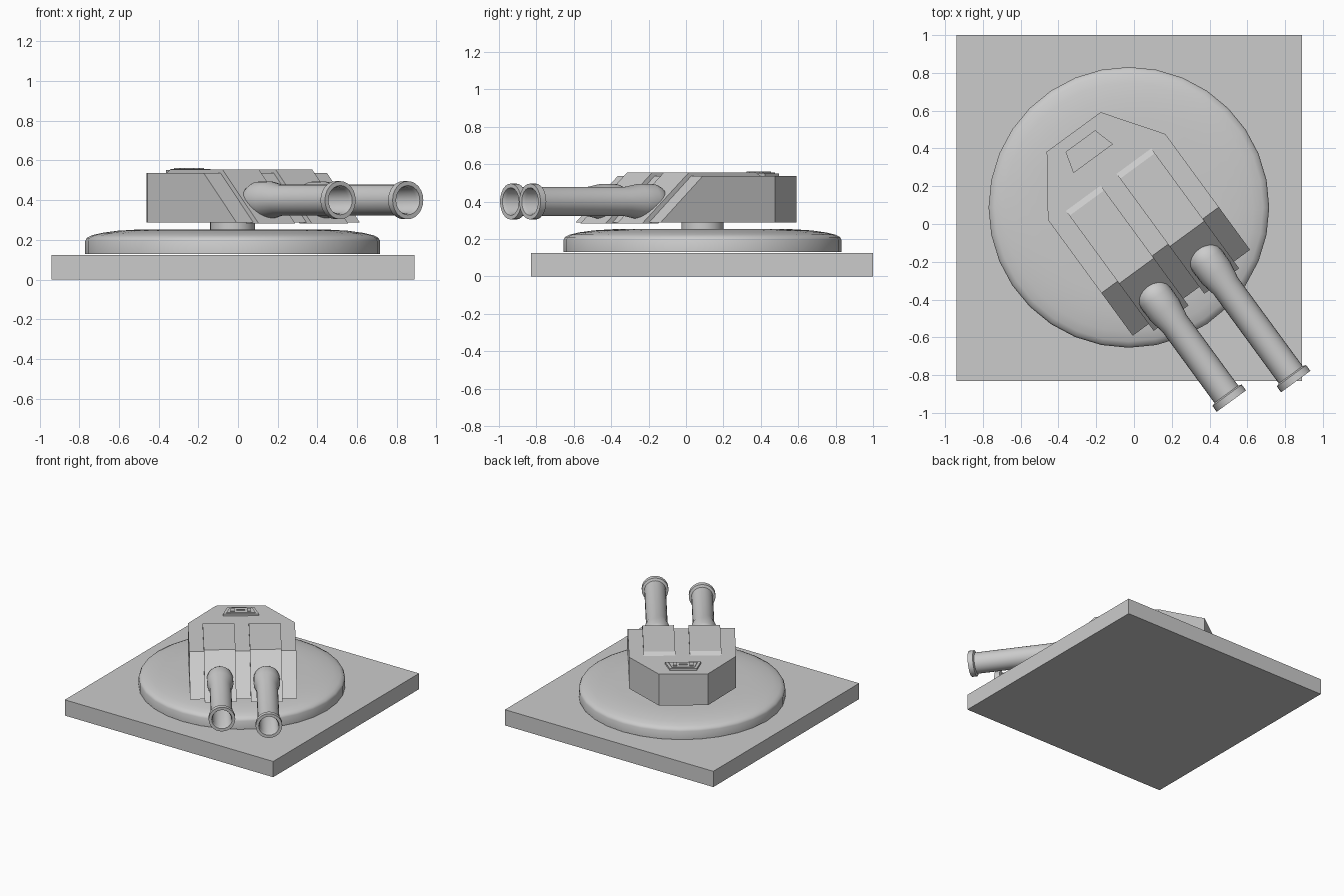
import bpy, bmesh, math
from mathutils import Matrix, Vector

if "Cube" in bpy.data.objects:
    bpy.data.objects.remove(bpy.data.objects["Cube"])

CENTRE = (-0.027, 0.088, 0)
# turret frame: local -y is the firing direction
TURRET = Matrix.Translation(CENTRE) @ Matrix.Rotation(math.radians(36.2), 4, 'Z')


def finish(name, bm, matrix, smooth=None):
    bmesh.ops.remove_doubles(bm, verts=bm.verts, dist=1e-5)
    bmesh.ops.recalc_face_normals(bm, faces=bm.faces)
    mesh = bpy.data.meshes.new(name)
    bm.to_mesh(mesh)
    bm.free()
    ob = bpy.data.objects.new(name, mesh)
    bpy.context.collection.objects.link(ob)
    ob.matrix_world = matrix
    if smooth:
        bpy.ops.object.select_all(action='DESELECT')
        ob.select_set(True)
        bpy.context.view_layer.objects.active = ob
        bpy.ops.object.shade_smooth_by_angle(angle=math.radians(smooth))
    return ob


def loft(name, ring_a, ring_b, matrix=TURRET):
    """Closed solid between two matching polygons."""
    bm = bmesh.new()
    a = [bm.verts.new(p) for p in ring_a]
    b = [bm.verts.new(p) for p in ring_b]
    bm.faces.new(a)
    bm.faces.new(b)
    n = len(a)
    for i in range(n):
        j = (i + 1) % n
        bm.faces.new((a[i], a[j], b[j], b[i]))
    return finish(name, bm, matrix)


def prism(name, outline, z0, z1, matrix=TURRET):
    return loft(name, [(x, y, z0) for x, y in outline],
                [(x, y, z1) for x, y in outline], matrix)


def box(name, x0, x1, y0, y1, z0, z1, matrix=TURRET):
    return prism(name, [(x0, y0), (x1, y0), (x1, y1), (x0, y1)], z0, z1, matrix)


def lathe(name, profile, steps, matrix):
    """Revolve (radius, height) points about z."""
    bm = bmesh.new()
    vs = [bm.verts.new((r, 0, z)) for r, z in profile]
    es = [bm.edges.new(p) for p in zip(vs, vs[1:])]
    bmesh.ops.spin(bm, geom=vs + es, cent=(0, 0, 0), axis=(0, 0, 1),
                   angle=math.tau, steps=steps, use_merge=False)
    return finish(name, bm, matrix, 35)


# square ground plate
box("base_plate", -0.94, 0.89, -0.83, 1.0, 0, 0.125, Matrix.Identity(4))

# rounded turntable and neck
at_centre = Matrix.Translation(CENTRE)
lathe("turntable", [(0, 0.13), (0.743, 0.13), (0.743, 0.195), (0.735, 0.21),
                    (0.71, 0.223), (0.66, 0.235), (0.58, 0.246),
                    (0.48, 0.252), (0, 0.253)], 32, at_centre)
lathe("neck", [(0, 0.24), (0.113, 0.24), (0.113, 0.30), (0, 0.30)], 32, at_centre)

# turret body: chamfered back, sloped front
rear = [(0.385, 0.2), (0.177, 0.495), (-0.177, 0.495), (-0.385, 0.2)]
loft("turret_body",
     [(x, y, 0.287) for x, y in [(-0.385, -0.56), (0.385, -0.56)] + rear],
     [(x, y, 0.536) for x, y in [(-0.385, -0.28), (0.385, -0.28)] + rear])

# raised armour strips that follow the roof and front slope
strip = [(0.192, 0.53), (0.15, 0.555), (-0.295, 0.555), (-0.605, 0.282),
         (-0.5, 0.282), (-0.22, 0.50), (0.19, 0.50)]
for side, label in ((-1, "left"), (1, "right")):
    loft(label + "_armour_strip", [(side * 0.052, y, z) for y, z in strip],
         [(side * 0.28, y, z) for y, z in strip])

# roof hatch with hinges and handle
prism("hatch", [(-0.13, 0.32), (0.13, 0.32), (0.097, 0.435), (-0.097, 0.435)], 0.53, 0.551)
prism("hatch_lid", [(-0.105, 0.333), (0.105, 0.333), (0.08, 0.422), (-0.08, 0.422)], 0.55, 0.556)
for x in (-0.06, 0.06):
    box("hatch_hinge", x - 0.014, x + 0.014, 0.345, 0.40, 0.552, 0.562)
box("hatch_handle", -0.03, 0.03, 0.37, 0.382, 0.552, 0.562)

# guns: ball breech, tapered collar, barrel, muzzle ring and bore
FORWARD = Matrix.Rotation(math.radians(90), 4, 'X')
for x, tip, label in ((-0.168, 1.148, "left"), (0.168, 1.266, "right")):
    ball = [(0.095 * math.sin(a), 0.467 - 0.095 * math.cos(a))
            for a in (math.pi / 2 * i / 6 for i in range(7))]
    gun = ball + [(0.095, 0.55), (0.078, 0.64), (0.078, tip - 0.045),
                  (0.096, tip - 0.038), (0.096, tip), (0.074, tip),
                  (0.066, tip - 0.02), (0.066, tip - 0.35), (0, tip - 0.35)]
    lathe(label + "_gun", gun, 24, TURRET @ Matrix.Translation((x, 0, 0.40)) @ FORWARD)
